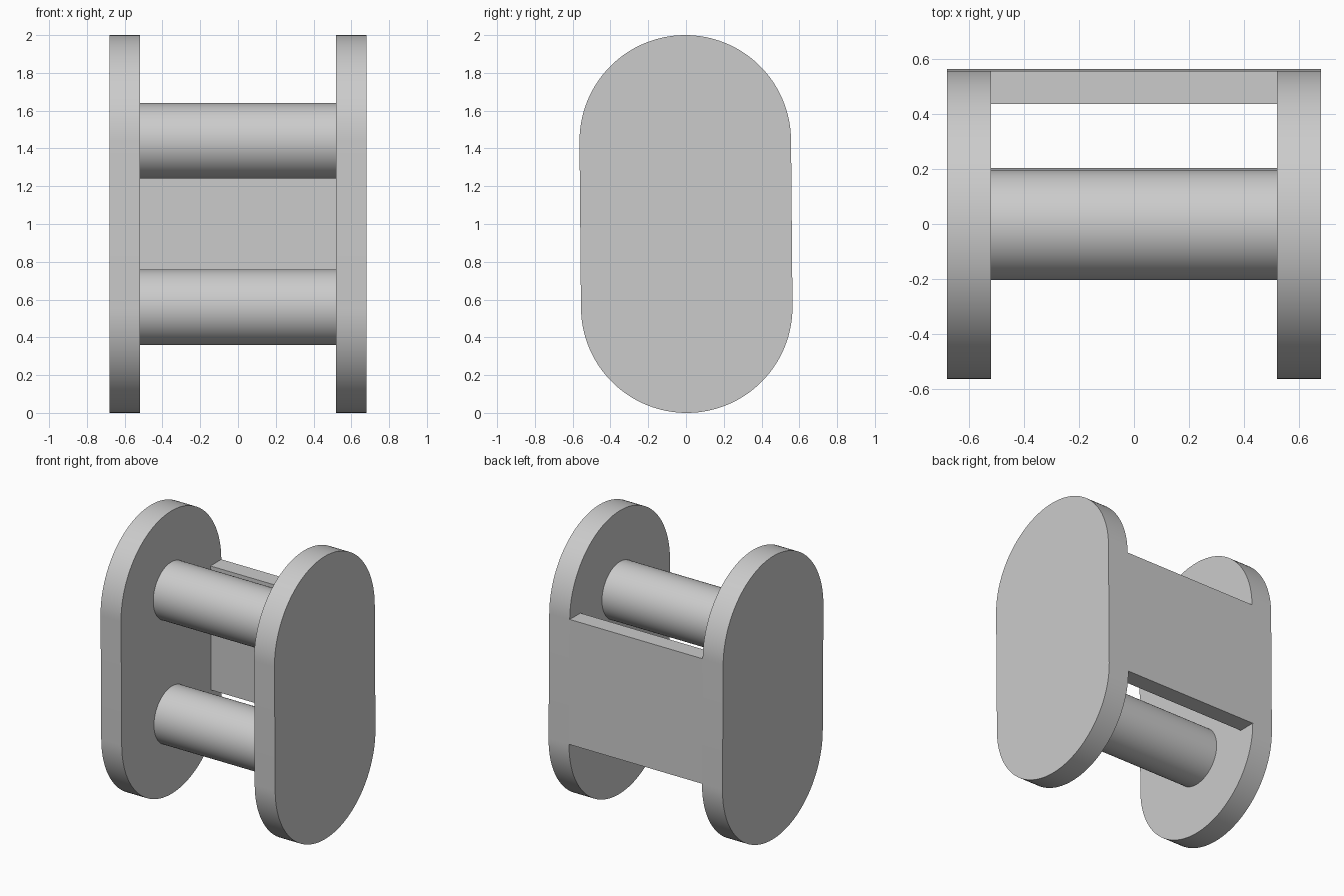
import bpy, bmesh, math
from mathutils import Matrix, Vector

cube = bpy.data.objects.get("Cube")
if cube:
    bpy.data.objects.remove(cube, do_unlink=True)

# Single plain material
grey = bpy.data.materials.new("light grey")
grey.use_nodes = True
COLOR = (0.6, 0.6, 0.6, 1)
grey.diffuse_color = COLOR
grey.node_tree.nodes["Principled BSDF"].inputs["Base Color"].default_value = COLOR

MID = 1.0          # middle height
HALF = 0.44        # half the distance between the two axles
PLATE_R = 0.56     # end radius of the side plates
ROD_R = 0.2
INNER, OUTER = 0.52, 0.68
BACK_THICK = 0.12
LEAN = Matrix.Rotation(math.radians(0.5), 4, "X")  # whole body leans slightly forward


def arc(radius, z, start, end, steps):
    """Points (y, z) on an arc around the x axis."""
    angles = [start + (end - start) * i / steps for i in range(steps + 1)]
    return [(radius * math.cos(a), z + radius * math.sin(a)) for a in angles]


def extrude_profile(name, profile, x0, x1):
    """Solid made by pushing a (y, z) profile along x."""
    bm = bmesh.new()
    face = bm.faces.new([bm.verts.new((x0, y, z)) for y, z in profile])
    grown = bmesh.ops.extrude_face_region(bm, geom=[face])["geom"]
    moved = [g for g in grown if isinstance(g, bmesh.types.BMVert)]
    bmesh.ops.translate(bm, verts=moved, vec=Vector((x1 - x0, 0, 0)))
    bmesh.ops.recalc_face_normals(bm, faces=bm.faces)
    bmesh.ops.transform(bm, matrix=LEAN, verts=bm.verts, space=Matrix.Translation((0, 0, -MID)))
    mesh = bpy.data.meshes.new(name)
    bm.to_mesh(mesh)
    bm.free()
    mesh.materials.append(grey)
    obj = bpy.data.objects.new(name, mesh)
    bpy.context.collection.objects.link(obj)
    bpy.ops.object.select_all(action="DESELECT")
    obj.select_set(True)
    bpy.context.view_layer.objects.active = obj
    bpy.ops.object.shade_smooth_by_angle(angle=math.radians(30))
    return obj


# Side plates with rounded ends
stadium = (arc(PLATE_R, MID + HALF, 0, math.pi, 64)
           + arc(PLATE_R, MID - HALF, math.pi, 2 * math.pi, 64))
extrude_profile("left_plate", stadium, INNER, OUTER)
extrude_profile("right_plate", stadium, -OUTER, -INNER)

# Cross rods
for name, z in (("upper_rod", MID + HALF), ("lower_rod", MID - HALF)):
    circle = arc(ROD_R, z, 0, 2 * math.pi, 96)[:-1]
    extrude_profile(name, circle, -INNER, INNER)

# Back panel, flush with the straight rear edges of the plates
y0, y1 = PLATE_R - BACK_THICK, PLATE_R
z0, z1 = MID - HALF, MID + HALF
extrude_profile("back_panel", [(y0, z0), (y1, z0), (y1, z1), (y0, z1)], -INNER, INNER)
